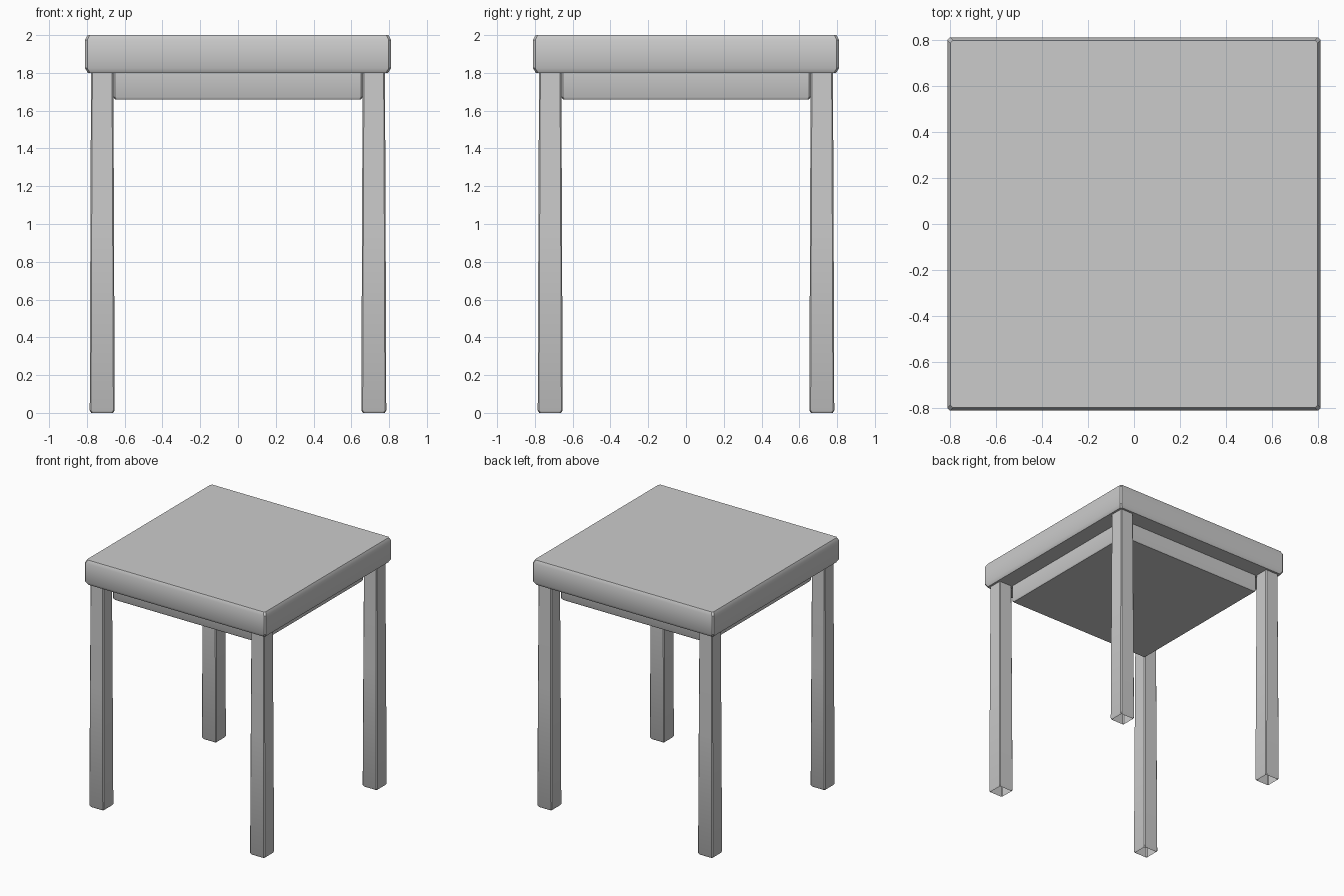
import bpy, bmesh

if "Cube" in bpy.data.objects:
    bpy.data.objects.remove(bpy.data.objects["Cube"])


def loft(name, rings, chamfer, centre=(0, 0), cap_top=True, cap_bottom=True):
    """Square column with chamfered corners through (z, half width) rings."""
    bm = bmesh.new()
    loops = []
    for z, h in rings:
        c = h - chamfer
        pts = [(h, -c), (h, c), (c, h), (-c, h), (-h, c), (-h, -c), (-c, -h), (c, -h)]
        loops.append([bm.verts.new((centre[0] + x, centre[1] + y, z)) for x, y in pts])
    for a, b in zip(loops, loops[1:]):
        for i in range(8):
            j = (i + 1) % 8
            bm.faces.new((a[i], a[j], b[j], b[i]))
    if cap_top:
        bm.faces.new(loops[-1])
    if cap_bottom:
        bm.faces.new(loops[0][::-1])
    mesh = bpy.data.meshes.new(name)
    bm.to_mesh(mesh)
    bm.free()
    obj = bpy.data.objects.new(name, mesh)
    bpy.context.collection.objects.link(obj)
    bpy.ops.object.select_all(action='DESELECT')
    obj.select_set(True)
    bpy.context.view_layer.objects.active = obj
    bpy.ops.object.shade_smooth_by_angle(angle=0.6)
    return obj


# Thick square seat with softened edges
loft("seat", [(1.80, 0.795), (1.825, 0.81), (1.975, 0.81), (2.0, 0.797)], 0.012)

# Apron block under the seat
loft("apron", [(1.66, 0.652), (1.672, 0.66), (1.80, 0.66)], 0.008)

# Four slightly tapered legs with open feet
for depth, y in (("front", -0.719), ("back", 0.719)):
    for side, x in (("left", -0.719), ("right", 0.719)):
        loft(f"{depth}_{side}_leg",
             [(0.0, 0.058), (0.012, 0.066), (1.0, 0.0625), (1.80, 0.059)],
             0.007, (x, y), cap_bottom=False)
